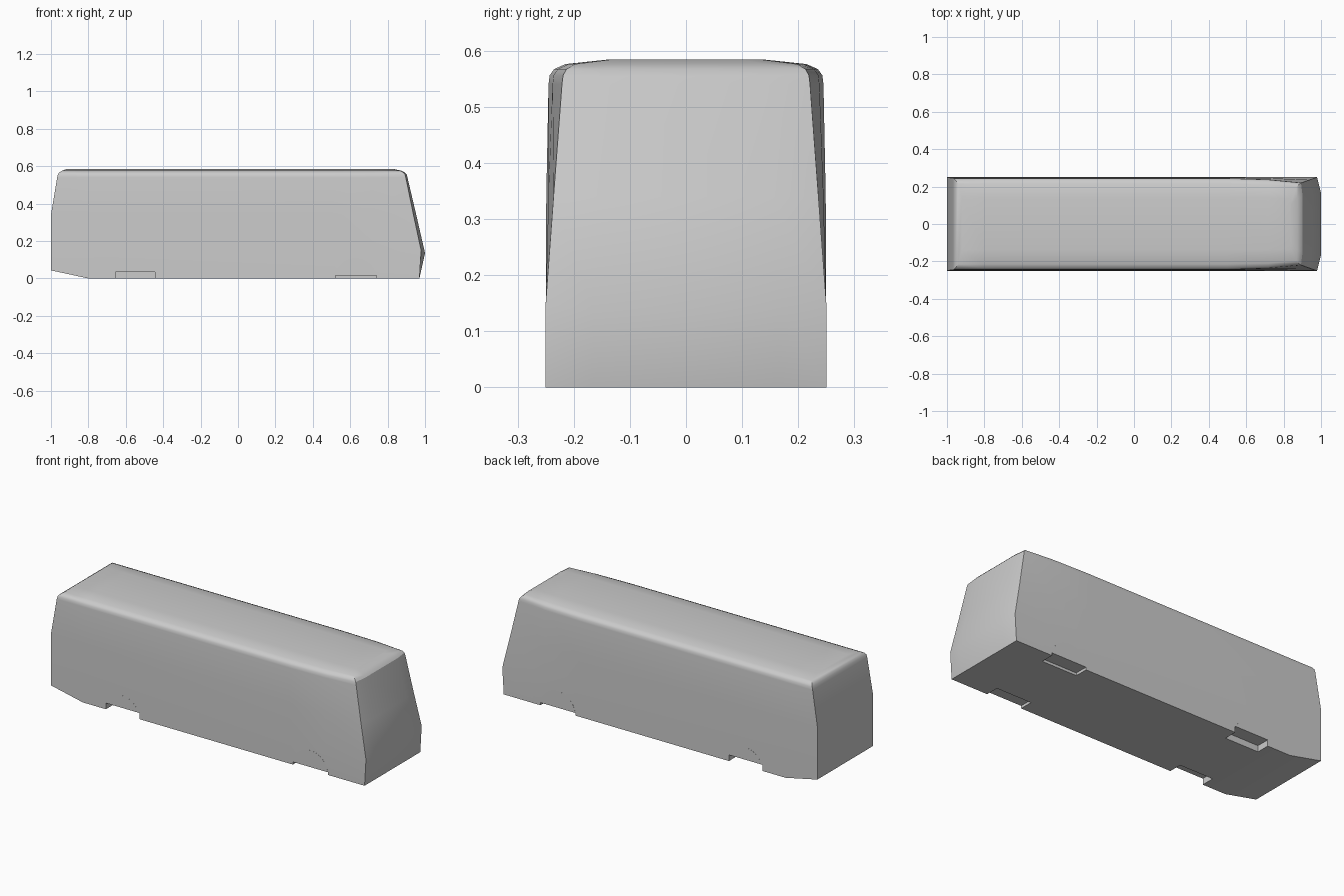
import bpy, bmesh, math

if "Cube" in bpy.data.objects:
    bpy.data.objects.remove(bpy.data.objects["Cube"])

# Horizontal levels: z, half width, rear x, corner x, corner y, nose x, nose y
LEVELS = [
    (0.000, 0.250, -1.000, 0.970, 0.250, 0.970, 0.165),
    (0.135, 0.250, -1.000, 0.979, 0.250, 1.000, 0.165),
    (0.340, 0.249, -1.000, 0.938, 0.236, 0.953, 0.155),
    (0.540, 0.245, -0.967, 0.897, 0.221, 0.906, 0.145),
    (0.556, 0.243, -0.963, 0.893, 0.219, 0.902, 0.145),
    (0.567, 0.235, -0.955, 0.883, 0.213, 0.891, 0.145),
    (0.576, 0.215, -0.940, 0.868, 0.198, 0.873, 0.140),
    (0.584, 0.140, -0.920, 0.835, 0.135, 0.837, 0.100),
]


def half_ring(k):
    z, w, xr, xc, yc, xn, yn = LEVELS[k]
    pts = [[xr, w, z], [-0.8, w, z], [0.5, w, z],
           [0.72, w - (w - yc) * 0.3, z], [xc, yc, z], [xn, yn, z]]
    if k == 0:
        pts[0][2] = 0.043      # rear overhang rises
    if k == 1:
        pts[4][2] = 0.150      # lower windscreen corner
    return pts


def make_object(name, bm):
    bmesh.ops.recalc_face_normals(bm, faces=bm.faces[:])
    mesh = bpy.data.meshes.new(name)
    bm.to_mesh(mesh)
    bm.free()
    obj = bpy.data.objects.new(name, mesh)
    bpy.context.collection.objects.link(obj)
    return obj


# Bus body lofted through the levels
bm = bmesh.new()
rings = []
for k in range(len(LEVELS)):
    half = half_ring(k)
    pts = half + [[x, -y, z] for x, y, z in reversed(half)]
    rings.append([bm.verts.new(p) for p in pts])
n = len(rings[0])
for a, b in zip(rings, rings[1:]):
    for i in range(n):
        j = (i + 1) % n
        bm.faces.new((a[i], a[j], b[j], b[i]))
for ring in (rings[0], rings[-1]):      # floor and roof strips
    for i in range(n // 2 - 1):
        bm.faces.new((ring[i], ring[i + 1], ring[n - 2 - i], ring[n - 1 - i]))
body = make_object("bus_body", bm)

# Wheel notches cut into the lower edges: x start, x end, height
WHEELS = [(-0.655, -0.445, 0.035), (0.52, 0.74, 0.015)]
cutters = []
for x0, x1, h in WHEELS:
    for s in (-1, 1):
        bpy.ops.mesh.primitive_cube_add(
            size=1, location=((x0 + x1) / 2, s * 0.25, h - 0.1))
        cut = bpy.context.object
        cut.name = "wheel_notch_cutter"
        cut.scale = (x1 - x0, 0.15, 0.2)
        cut.hide_render = True
        mod = body.modifiers.new("notch", 'BOOLEAN')
        mod.operation = 'DIFFERENCE'
        mod.solver = 'EXACT'
        mod.object = cut
        cutters.append(cut)

bpy.ops.object.select_all(action='DESELECT')
bpy.context.view_layer.objects.active = body
body.select_set(True)
for mod in list(body.modifiers):
    bpy.ops.object.modifier_apply(modifier=mod.name)
for cut in cutters:
    bpy.data.objects.remove(cut)
bpy.ops.object.shade_smooth_by_angle(angle=math.radians(30))

# Flush wheel arch covers on both sides
for x0, x1, h in WHEELS:
    for s in (-1, 1):
        bm = bmesh.new()
        r = (x1 - x0) / 2
        a0 = math.asin(h / r)
        pts = []
        for i in range(17):
            a = a0 + (math.pi - 2 * a0) * i / 16
            pts.append(((x0 + x1) / 2 + r * math.cos(a), s * 0.2503, r * math.sin(a)))
        face = bm.faces.new([bm.verts.new(p) for p in pts])
        ext = bmesh.ops.extrude_face_region(bm, geom=[face], use_keep_orig=True)
        moved = [g for g in ext["geom"] if isinstance(g, bmesh.types.BMVert)]
        bmesh.ops.translate(bm, verts=moved, vec=(0, -s * 0.02, 0))
        make_object("wheel_arch_cover", bm)
